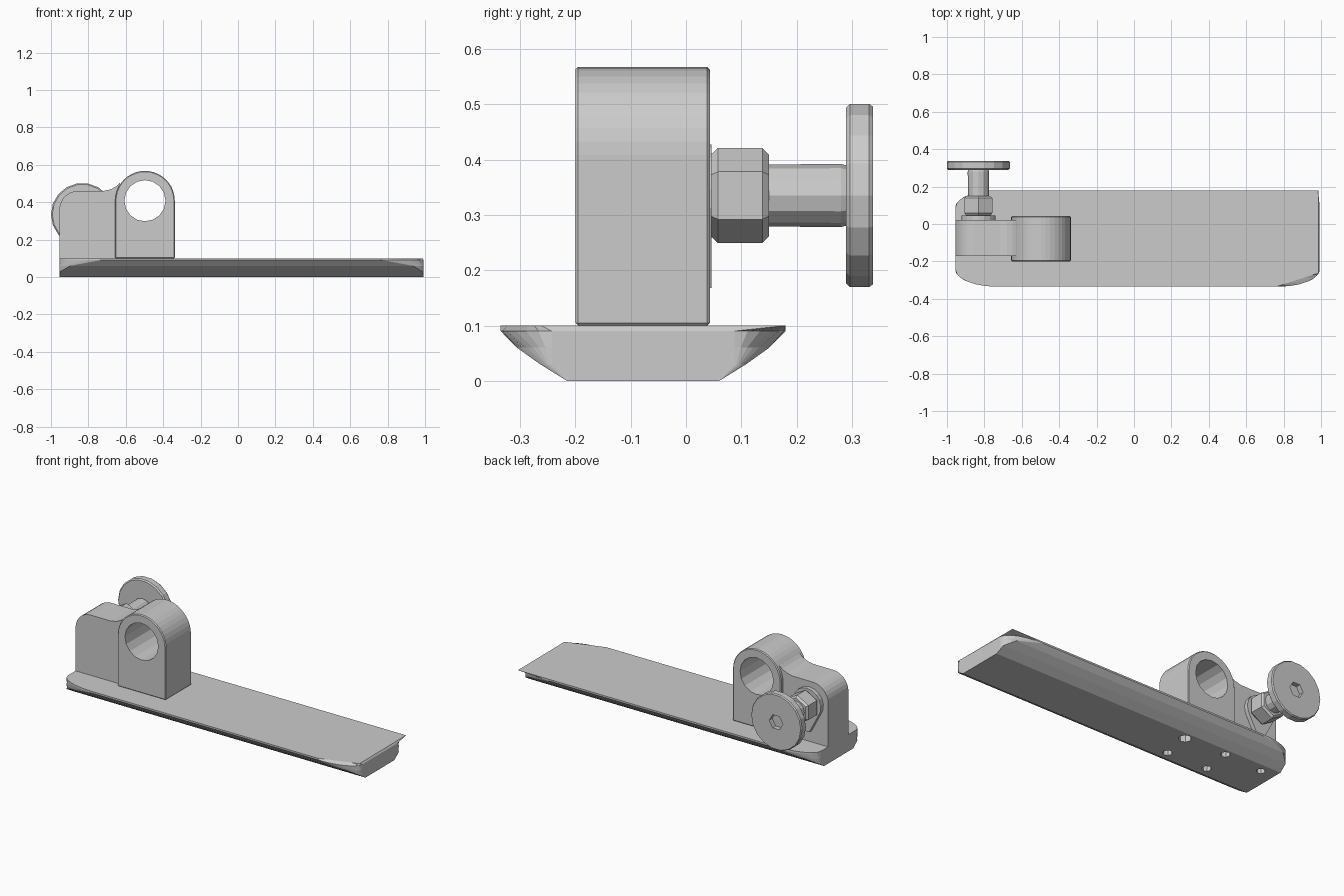
import bpy, bmesh, math
from mathutils import Vector

if "Cube" in bpy.data.objects:
    bpy.data.objects.remove(bpy.data.objects["Cube"])

CY = -0.0775          # centre line of the base plate
AXIS = (-0.832, 0.335)  # x, z of the clamp screw


def make(name, bm):
    bmesh.ops.remove_doubles(bm, verts=bm.verts, dist=1e-5)
    bmesh.ops.recalc_face_normals(bm, faces=bm.faces)
    me = bpy.data.meshes.new(name)
    bm.to_mesh(me)
    bm.free()
    ob = bpy.data.objects.new(name, me)
    bpy.context.collection.objects.link(ob)
    return ob


def loft(name, rings):
    """Skin between rings of equal length and cap both ends."""
    bm = bmesh.new()
    vs = [[bm.verts.new(p) for p in r] for r in rings]
    n = len(rings[0])
    for a, b in zip(vs, vs[1:]):
        for i in range(n):
            j = (i + 1) % n
            bm.faces.new((a[i], a[j], b[j], b[i]))
    bm.faces.new(vs[0])
    bm.faces.new(vs[-1])
    return make(name, bm)


def extrude_y(name, pts, y0, y1):
    return loft(name, [[(x, y, z) for x, z in pts] for y in (y0, y1)])


def turned(name, profile, n, centre=AXIS, phase=0.0):
    """Turned part along y; profile holds (y, radius)."""
    angs = [2 * math.pi * i / n + phase for i in range(n)]
    return loft(name, [[(centre[0] + r * math.cos(a), y, centre[1] + r * math.sin(a))
                        for a in angs] for y, r in profile])


def arc(cx, cz, r, a0, a1, n):
    return [(cx + r * math.cos(math.radians(a0 + (a1 - a0) * i / n)),
             cz + r * math.sin(math.radians(a0 + (a1 - a0) * i / n))) for i in range(n + 1)]


def apply_mod(ob, kind, **props):
    mod = ob.modifiers.new(kind.title(), kind)
    for k, v in props.items():
        setattr(mod, k, v)
    bpy.context.view_layer.objects.active = ob
    bpy.ops.object.modifier_apply(modifier=mod.name)


def cut(ob, cutter):
    cutter.hide_render = True
    apply_mod(ob, 'BOOLEAN', operation='DIFFERENCE', object=cutter, solver='EXACT')
    bpy.data.objects.remove(cutter)


# Base plate: boat-shaped section with rounded corners
def plate_ring(z, h, sharp=False):
    start, dy, dx, n = 0.165, 0.0925, 0.22, 6
    tmax = math.asin(min(1, max(0, (h - start) / dy)))
    ring = []
    for sx, sy in ((1, 1), (-1, 1), (-1, -1), (1, -1)):
        xe = 0.993 if sx > 0 else -0.955
        corner = []
        for i in range(n + 1):
            t = tmax * i / n
            corner.append((xe - sx * dx * (1 - math.cos(t)),
                           CY + sy * min(h, start + dy * math.sin(t)), z))
        if sharp and sx > 0:
            if sy > 0:
                corner = [(0.985, CY + h, z)] * (n + 1)
            else:
                a, b = Vector((0.987, -0.262, z)), Vector((0.76, CY - h, z))
                corner = [a.lerp(b, i / n) for i in range(n + 1)]
        ring += corner if sx * sy > 0 else corner[::-1]
    return ring


base = loft("base_plate", [plate_ring(0, 0.1375), plate_ring(0.03, 0.186),
                           plate_ring(0.06, 0.228), plate_ring(0.09, 0.2575),
                           plate_ring(0.1, 0.2575, True)])

# Screw holes in the underside
for x, y, r in ((-0.865, 0.005, 0.025), (-0.61, 0.02, 0.027), (-0.63, -0.157, 0.027),
                (-0.34, 0.012, 0.036), (-0.366, -0.162, 0.027)):
    circle = [(x + r * math.cos(i * math.pi / 4), y + r * math.sin(i * math.pi / 4))
              for i in range(8)]
    cut(base, loft("screw_hole", [[(a, b, z) for a, b in circle] for z in (-0.05, 0.085)]))

# Ring block: arched top with a round bore
ring_block = extrude_y("ring_block",
                       [(-0.657, 0.1), (-0.338, 0.1)] + arc(-0.4975, 0.408, 0.1595, 0, 180, 20),
                       -0.2, 0.043)
apply_mod(ring_block, 'BEVEL', width=0.005, segments=1, limit_method='ANGLE',
          angle_limit=math.radians(50))
cut(ring_block, turned("bore", [(-0.4, 0.11), (0.3, 0.11)], 16, (-0.4975, 0.408)))

# Side block: rounded shoulder and a fillet running up to the ring block
extrude_y("side_block",
          [(-0.632, 0.1), (-0.632, 0.502), (-0.65, 0.485), (-0.68, 0.469), (-0.72, 0.46)]
          + arc(-0.855, 0.36, 0.1, 90, 180, 7) + [(-0.955, 0.1)], -0.17, 0.022)

# Lock washer with a pointed tab
extrude_y("lock_washer", arc(*AXIS, 0.092, -35, 215, 12) + [(-0.847, 0.168), (-0.817, 0.168)],
          0.022, 0.046)

# Hexagonal nut, shaft and knob
turned("hex_nut", [(0.046, 0.075), (0.058, 0.086), (0.138, 0.086), (0.15, 0.074)], 6,
       phase=math.pi / 6)
turned("screw_shaft", [(0.14, 0.056), (0.28, 0.057), (0.295, 0.053)], 12)
knob = turned("knob", [(0.289, 0.161), (0.296, 0.168), (0.331, 0.168), (0.338, 0.163)], 18)
cut(knob, turned("hex_socket", [(0.31, 0.045), (0.4, 0.045)], 6))
